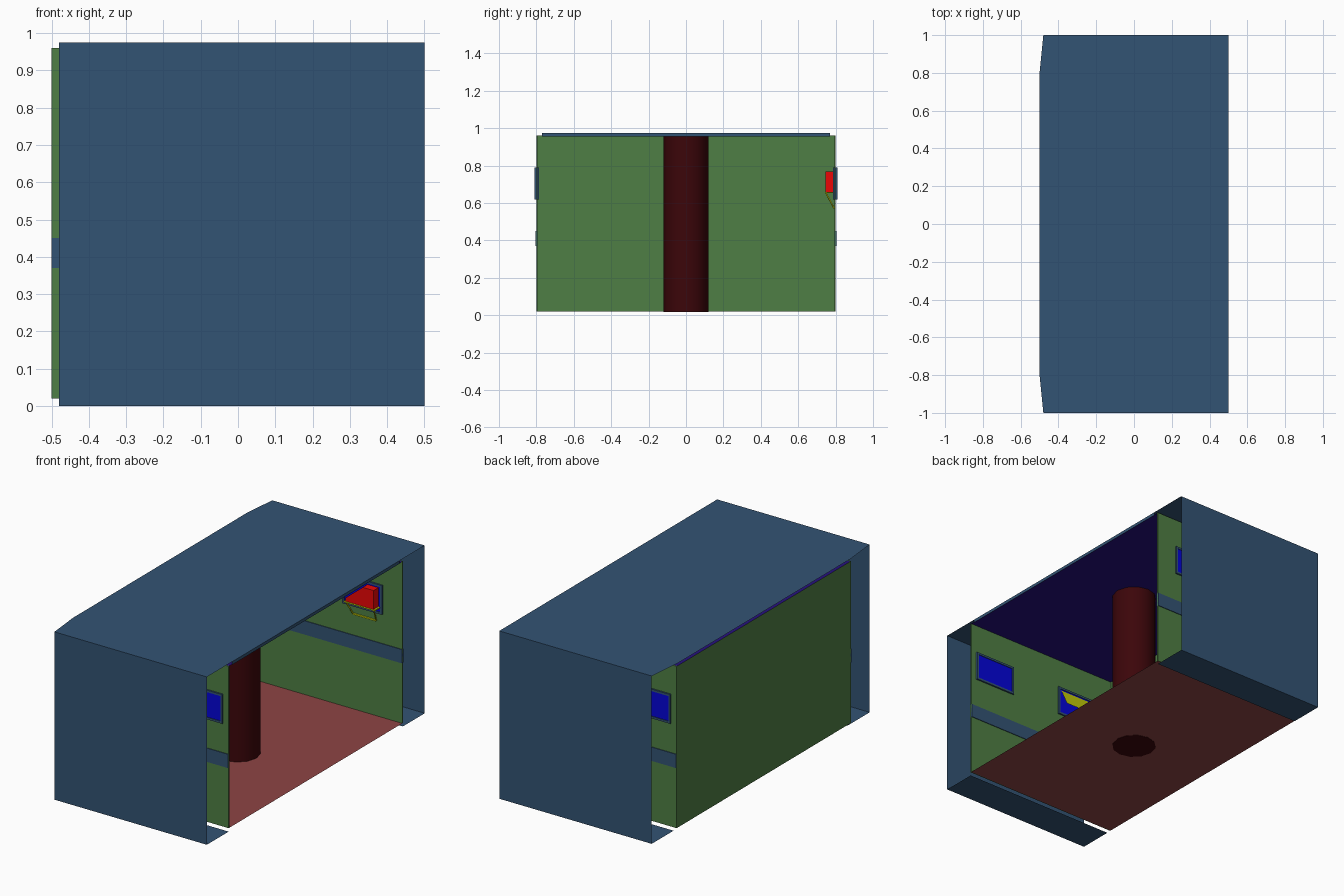
import bpy, bmesh, math
from mathutils import Vector, Matrix

if "Cube" in bpy.data.objects:
    bpy.data.objects.remove(bpy.data.objects["Cube"])


def material(name, rgb):
    m = bpy.data.materials.new(name)
    m.diffuse_color = (*[(c / 255) ** 2.2 for c in rgb], 1)
    m.use_nodes = True
    m.node_tree.nodes["Principled BSDF"].inputs["Base Color"].default_value = m.diffuse_color
    return m


SHELL = material("steel_blue", (54, 84, 115))
GREEN = material("wall_green", (80, 126, 70))
FLOOR = material("floor_red", (140, 70, 70))
PURPLE = material("ceiling_purple", (42, 24, 125))
MAROON = material("pillar_maroon", (62, 14, 18))
BLUE = material("window_blue", (12, 12, 215))
RED = material("box_red", (235, 15, 15))
YELLOW = material("shelf_yellow", (205, 215, 20))


def finish(name, bm, mat):
    bmesh.ops.recalc_face_normals(bm, faces=bm.faces)
    me = bpy.data.meshes.new(name)
    bm.to_mesh(me)
    bm.free()
    me.materials.append(mat)
    ob = bpy.data.objects.new(name, me)
    bpy.context.collection.objects.link(ob)
    return ob


def boxes(name, spans, mat):
    """One object from boxes given as (x0, x1, y0, y1, z0, z1)."""
    bm = bmesh.new()
    for x0, x1, y0, y1, z0, z1 in spans:
        c = Vector((x0 + x1, y0 + y1, z0 + z1)) / 2
        size = Matrix.Diagonal((abs(x1 - x0), abs(y1 - y0), abs(z1 - z0), 1))
        bmesh.ops.create_cube(bm, size=1, matrix=Matrix.Translation(c) @ size)
    return finish(name, bm, mat)


def sheets(name, polys, mat):
    bm = bmesh.new()
    for poly in polys:
        bm.faces.new([bm.verts.new(p) for p in poly])
    bmesh.ops.remove_doubles(bm, verts=bm.verts, dist=0.0005)
    return finish(name, bm, mat)


def bar(bm, a, b, r=0.004):
    """Square rod between two points."""
    a, b = Vector(a), Vector(b)
    rot = (b - a).to_track_quat('Z', 'Y').to_matrix().to_4x4()
    size = Matrix.Diagonal((2 * r, 2 * r, (b - a).length, 1))
    bmesh.ops.create_cube(bm, size=1, matrix=Matrix.Translation((a + b) / 2) @ rot @ size)


# Outer shell: roof, two end panels and the strips folded under them
L, R, T = -0.48, 0.5, 0.975
roof = [(R, -1, T), (R, 1, T), (L, 1, T), (-0.5, 0.8, T), (-0.5, -0.8, T), (L, -1, T)]
shell = [roof]
for s in (-1, 1):
    shell.append([(L, s, 0), (R, s, 0), (R, s, T), (L, s, T)])
    shell.append([(L, s, 0), (R, s, 0), (R, 0.8 * s, 0), (L, 0.8 * s, 0)])
sheets("outer_shell", shell, SHELL)
sheets("roof_edge", [[(R, -0.77, 0.957), (R, 0.77, 0.957), (R, 0.77, T), (R, -0.77, T)]], SHELL)

# Room: floor, ceiling and side wall
X, Y, Z0, Z1 = 0.5, 0.797, 0.02, 0.96
for name, z, mat in (("floor", Z0, FLOOR), ("ceiling", Z1, PURPLE)):
    sheets(name, [[(-X, -Y, z), (X, -Y, z), (X, Y, z), (-X, Y, z)]], mat)
sheets("side_wall", [[(-X, -Y, Z0), (-X, Y, Z0), (-X, Y, Z1), (-X, -Y, Z1)]], GREEN)

# End walls with rails and windows; the back is the front turned half round
for label, s in (("front", 1), ("back", -1)):
    y = -0.797 * s
    boxes(label + "_wall", [(-X, X, y - 0.003, y + 0.003, Z0, Z1)], GREEN)
    boxes(label + "_rail", [(-X, X, y - 0.007, y + 0.007, 0.37, 0.45)], SHELL)
    for i, (x0, x1) in enumerate(((0.2, 0.465), (-0.375, -0.12))):
        a, b = sorted((x0 * s, x1 * s))
        z0, z1, w, d = 0.62, 0.79, 0.012, 0.012
        boxes(f"{label}_window_frame_{i + 1}",
              [(a, a + w, y - d, y + d, z0, z1), (b - w, b, y - d, y + d, z0, z1),
               (a + w, b - w, y - d, y + d, z0, z0 + w),
               (a + w, b - w, y - d, y + d, z1 - w, z1)], SHELL)
        boxes(f"{label}_window_pane_{i + 1}",
              [(a + w, b - w, y - 0.008, y + 0.008, z0 + w, z1 - w)], BLUE)

# Central pillar
bm = bmesh.new()
bmesh.ops.create_cone(bm, cap_ends=True, segments=12, radius1=0.12, radius2=0.12,
                      depth=Z1 - 0.018, matrix=Matrix.Translation((0, 0, (Z1 + 0.018) / 2)))
pillar = finish("pillar", bm, MAROON)
bpy.context.view_layer.objects.active = pillar
pillar.select_set(True)
bpy.ops.object.shade_smooth_by_angle(angle=math.radians(40))

# Back wall shelf with struts and a wall bar
bm = bmesh.new()
bar(bm, (0.187, 0.79, 0.575), (0.335, 0.79, 0.575))
for x0, x1 in ((0.17, 0.187), (0.35, 0.335)):
    bar(bm, (x0, 0.747, 0.656), (x1, 0.79, 0.575), 0.003)
finish("shelf_bracket", bm, YELLOW)
boxes("shelf", [(0.16, 0.36, 0.742, 0.792, 0.653, 0.66)], YELLOW)

# Red box with a sloping left top
profile = [(0.17, 0.66), (0.35, 0.66), (0.35, 0.77), (0.28, 0.77), (0.17, 0.68)]
bm = bmesh.new()
face = bm.faces.new([bm.verts.new((x, 0.745, z)) for x, z in profile])
ext = bmesh.ops.extrude_face_region(bm, geom=[face])["geom"]
bmesh.ops.translate(bm, vec=(0, 0.047, 0),
                    verts=[g for g in ext if isinstance(g, bmesh.types.BMVert)])
finish("red_box", bm, RED)

# Tilted flap at the front wall window
sheets("tilted_flap", [[(-0.36, -0.787, 0.77), (-0.14, -0.787, 0.77),
                        (-0.14, -0.74, 0.67), (-0.36, -0.74, 0.67)]], YELLOW)
